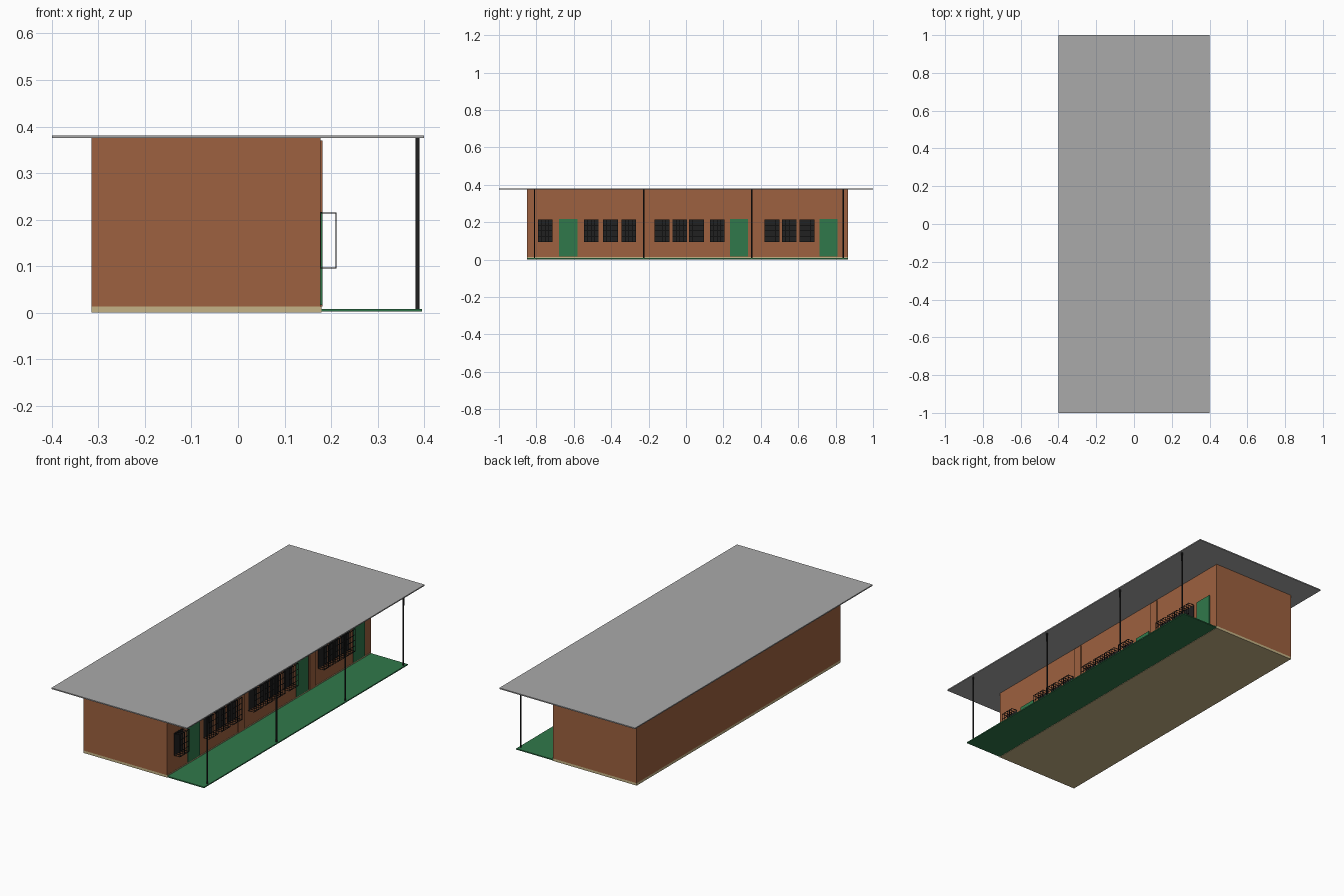
import bpy

if "Cube" in bpy.data.objects:
    bpy.data.objects.remove(bpy.data.objects["Cube"])


def material(name, rgb):
    m = bpy.data.materials.new(name)
    m.diffuse_color = (*rgb, 1)
    m.use_nodes = True
    m.node_tree.nodes["Principled BSDF"].inputs["Base Color"].default_value = m.diffuse_color
    return m


BRICK = material("brick_red", (0.34, 0.12, 0.05))
GREEN = material("green_paint", (0.03, 0.19, 0.07))
TAN = material("tan_concrete", (0.56, 0.45, 0.24))
BLACK = material("black_iron", (0.015, 0.015, 0.015))
GREY = material("roof_grey", (0.4, 0.4, 0.4))


def box(name, x, y, z, mat):
    """Axis-aligned box from (min, max) ranges."""
    bpy.ops.mesh.primitive_cube_add(
        size=1, location=[(a + b) / 2 for a, b in (x, y, z)])
    o = bpy.context.object
    o.name = name
    o.scale = [b - a for a, b in (x, y, z)]
    bpy.ops.object.transform_apply(location=False, rotation=False, scale=True)
    o.data.materials.append(mat)
    return o


def bar(name, a, b, mat, r=0.0011):
    """Thin square bar along one axis between two points."""
    box(name, *[(min(p, q) - r, max(p, q) + r) for p, q in zip(a, b)], mat)


Y0, Y1 = -0.85, 0.865
WALL = 0.177

# Main building, base, veranda and roof
box("foundation", (-0.315, 0.179), (Y0, Y1), (0, 0.013), TAN)
box("walls", (-0.315, WALL), (Y0, Y1), (0.013, 0.375), BRICK)
box("veranda_floor", (0.179, 0.395), (Y0, Y1), (0.002, 0.008), GREEN)
box("roof", (-0.4, 0.4), (-1, 1), (0.375, 0.381), GREY)

# Wall pilasters between rooms
for y in (-0.23, 0.37):
    box("pilaster", (WALL - 0.002, 0.182), (y - 0.025, y + 0.025), (0.013, 0.37), BRICK)

# Doors
for y in (-0.63, 0.283, 0.762):
    box("door", (WALL - 0.002, 0.182), (y - 0.049, y + 0.049), (0.016, 0.216), GREEN)

# Veranda posts with a short bracket at the top
for y in (-0.81, -0.227, 0.351, 0.84):
    bpy.ops.mesh.primitive_cylinder_add(vertices=12, radius=0.004, depth=0.369,
                                        location=(0.386, y, 0.1915))
    post = bpy.context.object
    post.name = "veranda_post"
    post.data.materials.append(BLACK)
    bpy.ops.object.shade_smooth_by_angle()
    box("post_bracket", (0.384, 0.3905), (y - 0.003, y + 0.003), (0.328, 0.375), BLACK)

# Windows with projecting iron cages
Z0, Z1, FRONT, HALF, N = 0.096, 0.214, 0.211, 0.038, 4
for y in (-0.752, -0.506, -0.404, -0.306, -0.128, -0.034, 0.056,
          0.167, 0.46, 0.553, 0.647):
    a, b = y - HALF, y + HALF
    box("window_panel", (WALL - 0.002, 0.1785), (a, b), (Z0, Z1), BLACK)
    for i in range(N + 1):
        yy = a + (b - a) * i / N
        zz = Z0 + (Z1 - Z0) * i / N
        bar("cage_upright", (FRONT, yy, Z0), (FRONT, yy, Z1), BLACK)
        bar("cage_crossbar", (FRONT, a, zz), (FRONT, b, zz), BLACK)
        for z in (Z0, Z1):
            bar("cage_arm", (WALL, yy, z), (FRONT, yy, z), BLACK)
